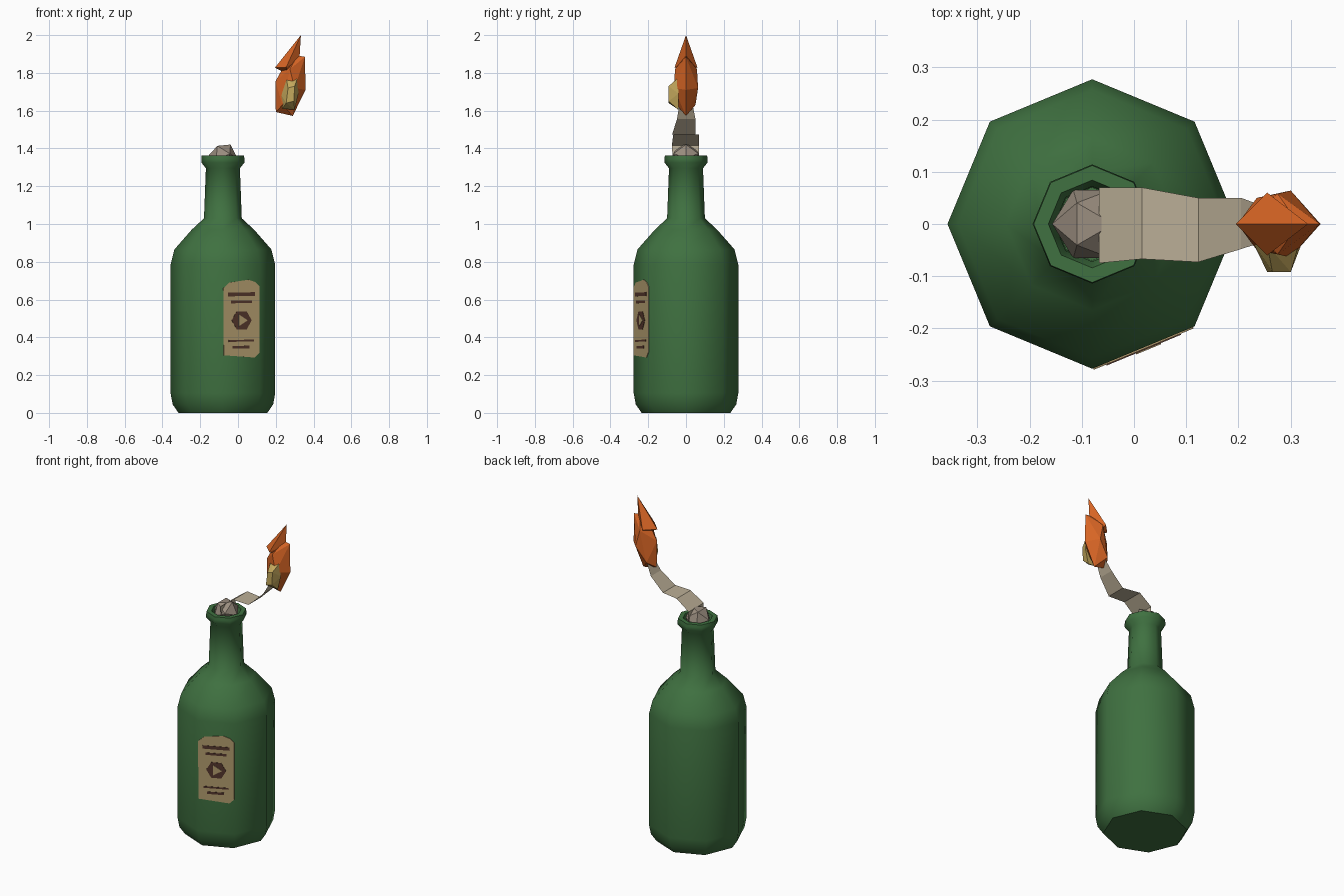
import bpy, bmesh, math
from mathutils import Vector, Matrix

if "Cube" in bpy.data.objects:
    bpy.data.objects.remove(bpy.data.objects["Cube"])

CX = -0.08  # bottle axis


def material(name, rgb):
    m = bpy.data.materials.new(name)
    m.diffuse_color = (*rgb, 1)
    m.use_nodes = True
    m.node_tree.nodes["Principled BSDF"].inputs["Base Color"].default_value = m.diffuse_color
    return m


GREEN = material("green_glass", (0.05, 0.165, 0.052))
ORANGE = material("flame_orange", (0.68, 0.13, 0.018))
YELLOW = material("flame_yellow", (0.56, 0.40, 0.11))
CLOTH = material("cloth_beige", (0.50, 0.43, 0.31))
WAD = material("wad_grey", (0.32, 0.265, 0.21))
PAPER = material("label_tan", (0.43, 0.32, 0.15))
INK = material("label_brown", (0.085, 0.036, 0.024))


def finish(bm, name, mat, smooth=None):
    me = bpy.data.meshes.new(name)
    bm.to_mesh(me)
    bm.free()
    me.materials.append(mat)
    if smooth:
        me.polygons.foreach_set("use_smooth", [True] * len(me.polygons))
        me.set_sharp_from_angle(angle=math.radians(smooth))
    ob = bpy.data.objects.new(name, me)
    bpy.context.collection.objects.link(ob)
    return ob


def lathe(name, profile, sides, mat):
    bm = bmesh.new()
    rings = [[bm.verts.new((CX + r * math.cos(2 * math.pi * i / sides),
                            r * math.sin(2 * math.pi * i / sides), z))
              for i in range(sides)] for r, z in profile]
    for a, b in zip(rings, rings[1:]):
        for i in range(sides):
            j = (i + 1) % sides
            bm.faces.new((a[i], a[j], b[j], b[i]))
    bm.faces.new(rings[0][::-1])
    bm.faces.new(rings[-1])
    return finish(bm, name, mat, 50)


def hull(name, points, mat):
    bm = bmesh.new()
    for p in points:
        bm.verts.new(p)
    res = bmesh.ops.convex_hull(bm, input=bm.verts[:])
    junk = {g for g in res["geom_interior"] + res["geom_unused"]
            if isinstance(g, bmesh.types.BMVert)}
    bmesh.ops.delete(bm, geom=list(junk), context='VERTS')
    bmesh.ops.recalc_face_normals(bm, faces=bm.faces[:])
    return finish(bm, name, mat)


def both(x, y, z):
    return [(x, y, z), (x, -y, z)]


# Bottle: eight-sided turned body with shoulder, neck, lip and mouth
lathe("bottle", [(0.235, 0), (0.266, 0.045), (0.277, 0.105), (0.277, 0.785),
                 (0.257, 0.865), (0.165, 0.97), (0.10, 1.03), (0.09, 1.295),
                 (0.114, 1.325), (0.114, 1.345), (0.112, 1.362),
                 (0.084, 1.362), (0.072, 1.32), (0.07, 1.22)], 8, GREEN)

# Label plates on the front-right flat of the bottle
ANG = math.radians(-67.5)
NORMAL = Vector((math.cos(ANG), math.sin(ANG), 0))
ALONG = Vector((-math.sin(ANG), math.cos(ANG), 0))
APOTHEM = 0.277 * math.cos(math.pi / 8)


def plate(name, outlines, depth, mat):
    bm = bmesh.new()
    for pts in outlines:
        base = Vector((CX, 0, 0)) + NORMAL * (APOTHEM - 0.001)
        f = bm.faces.new([bm.verts.new(base + ALONG * u + Vector((0, 0, z)))
                          for u, z in pts])
        out = bmesh.ops.extrude_face_region(bm, geom=[f])
        bmesh.ops.translate(bm, vec=NORMAL * (depth + 0.001),
                            verts=[v for v in out["geom"] if isinstance(v, bmesh.types.BMVert)])
    bmesh.ops.recalc_face_normals(bm, faces=bm.faces[:])
    return finish(bm, name, mat)


def bar(z0, z1, u0, u1, tilt=0.002):
    return [(u0, z0), (u1, z0 + tilt), (u1, z1), (u0, z1 - tilt)]


plate("label", [[(-0.102, 0.305), (0.075, 0.293), (0.103, 0.32), (0.103, 0.67),
                 (0.08, 0.692), (0.04, 0.705), (-0.07, 0.69), (-0.104, 0.66)]], 0.003, PAPER)
plate("label_bars", [bar(0.617, 0.639, -0.078, 0.076), bar(0.58, 0.596, -0.062, 0.06),
                     bar(0.376, 0.388, -0.074, 0.07), bar(0.34, 0.356, -0.052, 0.045)], 0.005, INK)
plate("label_hexagon", [[(0.057 * math.cos(i * math.pi / 3), 0.49 + 0.055 * math.sin(i * math.pi / 3))
                         for i in range(6)]], 0.005, INK)
plate("label_triangle", [[(-0.018, 0.458), (0.034, 0.49), (-0.018, 0.522)]], 0.007, PAPER)

# Wad of cloth stuffed in the mouth
bm = bmesh.new()
bmesh.ops.create_icosphere(bm, subdivisions=1, radius=0.077,
                           matrix=Matrix.Translation((CX, 0, 1.355)) @
                           Matrix.Rotation(math.radians(31.7), 4, 'Y'))
finish(bm, "cloth_wad", WAD)

# Cloth strip: a single folded sheet (x, z, y near, y far)
bm = bmesh.new()
rows = [[bm.verts.new((x, y, z)) for y in (y0, y1)] for x, z, y0, y1 in
        [(-0.067, 1.345, -0.07, 0.07), (-0.067, 1.415, -0.075, 0.07),
         (0.015, 1.475, -0.067, 0.07), (0.123, 1.475, -0.073, 0.05),
         (0.205, 1.555, -0.048, 0.05), (0.245, 1.63, -0.035, 0.035)]]
for a, b in zip(rows, rows[1:]):
    bm.faces.new((a[0], b[0], b[1], a[1]))
finish(bm, "cloth_strip", CLOTH)

# Flame: main body, upper spike and pale core on the front
hull("flame_body", [(0.20, 0, 1.593), (0.29, 0, 1.572), (0.357, 0, 1.71), (0.355, 0, 1.885),
                    (0.315, 0, 1.892), (0.198, 0, 1.755), (0.235, 0, 1.82)]
     + both(0.235, 0.05, 1.63) + both(0.30, 0.064, 1.72) + both(0.275, 0.058, 1.82), ORANGE)
hull("flame_spike", [(0.333, 0, 2.0), (0.195, 0, 1.827), (0.275, 0, 1.79), (0.325, 0, 1.87)]
     + both(0.255, 0.06, 1.83), ORANGE)
hull("flame_core", [(x, -0.04, z) for x, z in [(0.235, 1.61), (0.30, 1.605), (0.32, 1.69),
                                               (0.315, 1.775), (0.255, 1.775), (0.23, 1.68)]]
     + [(x, -0.092, z) for x, z in [(0.255, 1.64), (0.295, 1.65), (0.30, 1.73), (0.265, 1.72)]], YELLOW)
